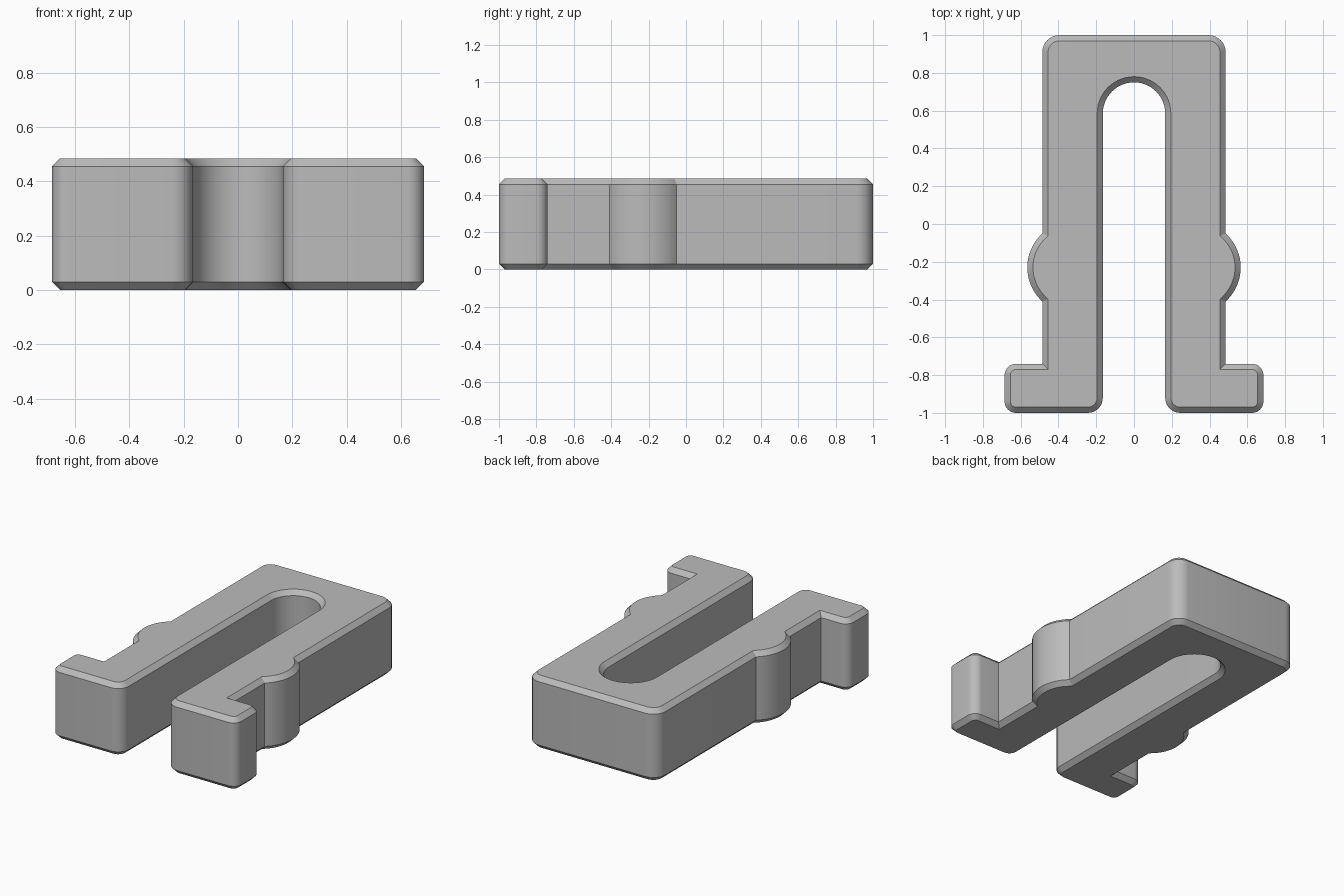
import bpy
import math
from mathutils import Vector

cube = bpy.data.objects.get("Cube")
if cube:
    bpy.data.objects.remove(cube, do_unlink=True)

HEIGHT = 0.485
CHAMFER = 0.03


def arc(cx, cy, r, start, end, steps):
    """Points on an arc, angles in degrees."""
    angles = [math.radians(start + (end - start) * i / steps) for i in range(steps + 1)]
    return [Vector((cx + r * math.cos(a), cy + r * math.sin(a))) for a in angles]


def inset(points, d):
    """Move every side of a counter-clockwise outline inwards by d."""
    result = []
    for i, p in enumerate(points):
        a = (p - points[i - 1]).normalized()
        b = (points[(i + 1) % len(points)] - p).normalized()
        na, nb = Vector((-a.y, a.x)), Vector((-b.y, b.x))
        result.append(p + (na + nb) * d / (1 + na.dot(nb)))
    return result


# Right half of the outline, from the slot's apex round to the back edge
slot, leg, foot = 0.165, 0.485, 0.685
bump_r, bump_y = 0.2425, -0.23
bump_x = 0.565 - bump_r
bump_angle = math.degrees(math.acos((leg - bump_x) / bump_r))
half = arc(0, 0.585, slot, 90, 0, 14)
half += arc(slot + 0.08, -0.92, 0.08, 180, 270, 8)
half += arc(foot - 0.06, -0.94, 0.06, 270, 360, 8)
half += arc(foot - 0.06, -0.80, 0.06, 0, 90, 8)
half.append(Vector((leg, -0.74)))
half += arc(bump_x, bump_y, bump_r, -bump_angle, bump_angle, 18)
half += arc(leg - 0.09, 0.91, 0.09, 0, 90, 8)

# Mirror to the left half, keeping the single apex point
outline = half + [Vector((-p.x, p.y)) for p in reversed(half[1:])]
small = inset(outline, CHAMFER)

# Stack the outline into a body with chamfered top and bottom rims
rings = [(small, 0), (outline, CHAMFER), (outline, HEIGHT - CHAMFER), (small, HEIGHT)]
verts = [(p.x, p.y, z) for ring, z in rings for p in ring]
n = len(outline)
faces = [tuple(reversed(range(n))), tuple(range(3 * n, 4 * n))]
for k in range(3):
    for i in range(n):
        j = (i + 1) % n
        faces.append((k * n + i, k * n + j, (k + 1) * n + j, (k + 1) * n + i))

mesh = bpy.data.meshes.new("clip_body")
mesh.from_pydata(verts, [], faces)
mesh.update()
body = bpy.data.objects.new("clip_body", mesh)
bpy.context.collection.objects.link(body)

# Plain grey material
grey = bpy.data.materials.new("light_grey")
grey.use_nodes = True
colour = (0.50, 0.50, 0.50, 1)
grey.diffuse_color = colour
grey.node_tree.nodes["Principled BSDF"].inputs["Base Color"].default_value = colour
mesh.materials.append(grey)

# Smooth round walls, sharp rims
bpy.ops.object.select_all(action="DESELECT")
body.select_set(True)
bpy.context.view_layer.objects.active = body
bpy.ops.object.shade_smooth_by_angle(angle=math.radians(30))
